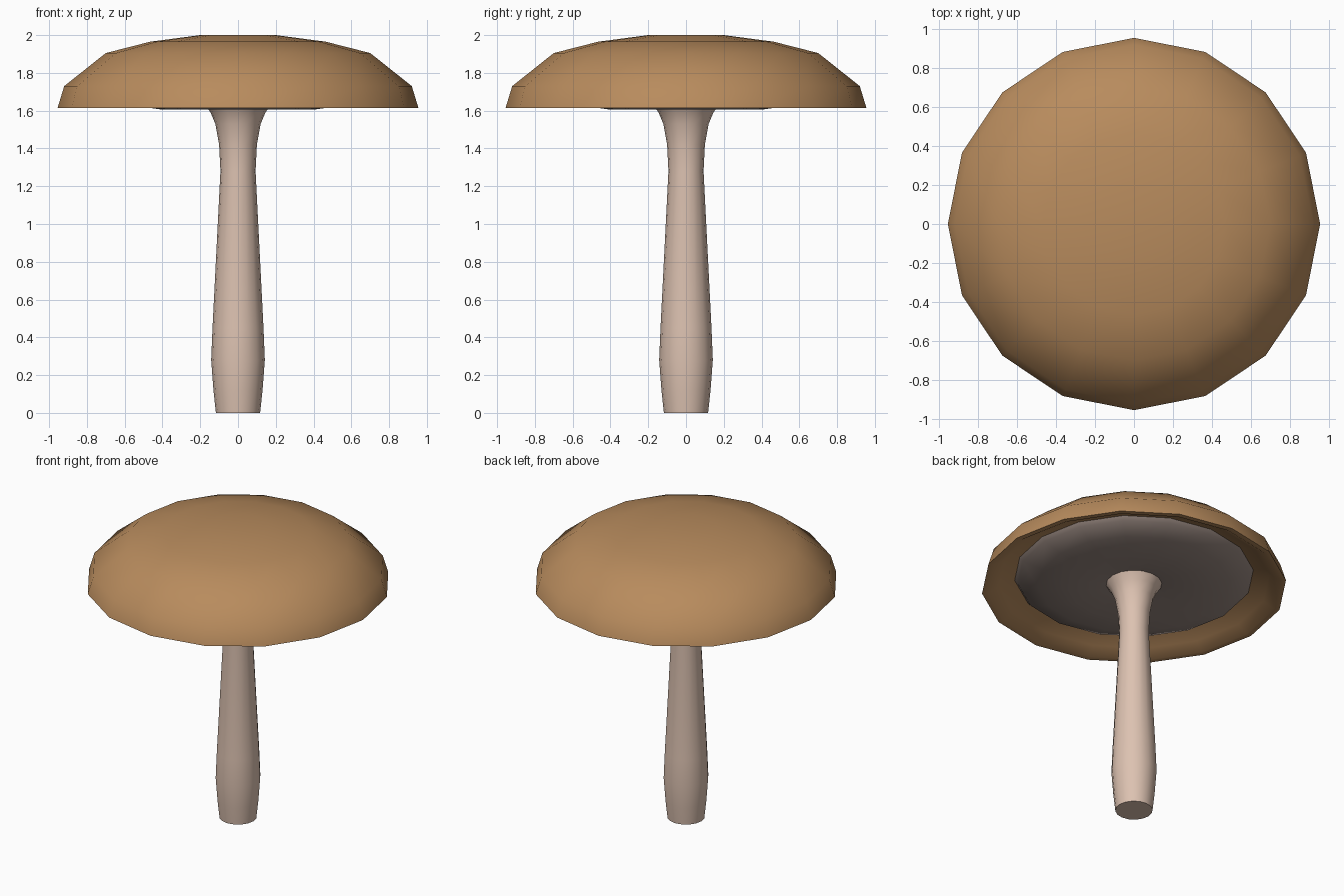
import bpy, bmesh, math

if "Cube" in bpy.data.objects:
    bpy.data.objects.remove(bpy.data.objects["Cube"])


def material(name, rgb):
    m = bpy.data.materials.new(name)
    m.diffuse_color = (*rgb, 1)
    m.use_nodes = True
    m.node_tree.nodes["Principled BSDF"].inputs["Base Color"].default_value = m.diffuse_color
    return m


def lathe(name, profile, mat, sides=16):
    """Revolve (radius, z) points around z; radius 0 makes a pole."""
    bm = bmesh.new()
    rings = []
    for r, z in profile:
        if r == 0:
            rings.append([bm.verts.new((0, 0, z))] * sides)
        else:
            rings.append([bm.verts.new((r * math.cos(2 * math.pi * i / sides),
                                        r * math.sin(2 * math.pi * i / sides), z))
                          for i in range(sides)])
    for a, b in zip(rings, rings[1:]):
        for i in range(sides):
            j = (i + 1) % sides
            corners = list(dict.fromkeys((a[i], a[j], b[j], b[i])))
            bm.faces.new(corners)
    mesh = bpy.data.meshes.new(name)
    bm.to_mesh(mesh)
    bm.free()
    mesh.materials.append(mat)
    ob = bpy.data.objects.new(name, mesh)
    bpy.context.collection.objects.link(ob)
    bpy.ops.object.select_all(action='DESELECT')
    ob.select_set(True)
    bpy.context.view_layer.objects.active = ob
    bpy.ops.object.shade_smooth_by_angle(angle=math.radians(60))
    return ob


brown = material("cap_brown", (0.48, 0.26, 0.11))
grey = material("gill_grey", (0.32, 0.25, 0.22))
cream = material("stem_cream", (0.72, 0.54, 0.44))

# Cap: under-lip, rim and dome
lathe("cap", [(0.75, 1.70), (0.85, 1.66), (0.92, 1.615), (0.955, 1.615),
              (0.92, 1.73), (0.70, 1.905), (0.465, 1.965), (0.20, 2.0),
              (0, 2.0)], brown)

# Gills: softly bulging underside
lathe("gills", [(0, 1.66), (0.16, 1.64), (0.40, 1.605), (0.60, 1.635),
                (0.73, 1.675), (0.75, 1.70)], grey)

# Stem: swollen foot, slim neck, flared top
lathe("stem", [(0, 0), (0.117, 0), (0.13, 0.12), (0.142, 0.28), (0.135, 0.45),
               (0.093, 1.28), (0.10, 1.42), (0.12, 1.53), (0.145, 1.59),
               (0.175, 1.635)], cream)
